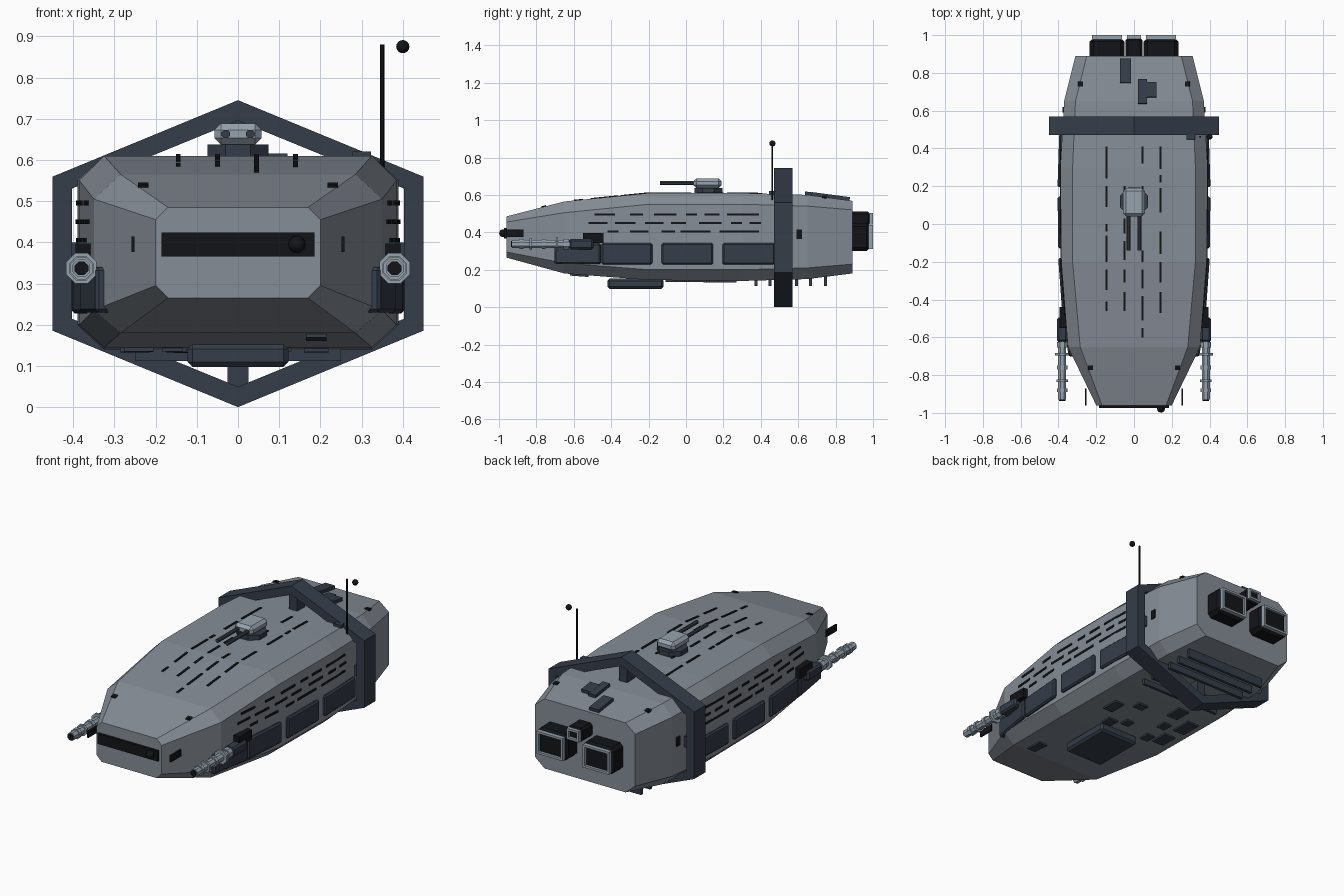
import bpy, bmesh
from math import pi, atan2, hypot
from mathutils import Matrix, Vector

if "Cube" in bpy.data.objects:
    bpy.data.objects.remove(bpy.data.objects["Cube"])


def mat(name, c):
    m = bpy.data.materials.new(name)
    m.diffuse_color = (*c, 1)
    m.use_nodes = True
    m.node_tree.nodes["Principled BSDF"].inputs["Base Color"].default_value = m.diffuse_color
    return m


HULL = mat("hull_grey", (0.24, 0.27, 0.31))
DARK = mat("dark_blue", (0.035, 0.047, 0.068))
BLACK = mat("black", (0.006, 0.007, 0.009))
LIGHT = mat("light_grey", (0.30, 0.36, 0.42))


def finish(name, bm, m):
    bmesh.ops.recalc_face_normals(bm, faces=bm.faces)
    me = bpy.data.meshes.new(name)
    bm.to_mesh(me)
    bm.free()
    me.materials.append(m)
    ob = bpy.data.objects.new(name, me)
    bpy.context.collection.objects.link(ob)
    return ob


def box(name, c, s, m, bevel=0, rot=None):
    bm = bmesh.new()
    bmesh.ops.create_cube(bm, size=1)
    bmesh.ops.scale(bm, vec=s, verts=bm.verts)
    if bevel:
        bmesh.ops.bevel(bm, geom=bm.edges[:], offset=bevel, segments=1, affect='EDGES')
    if rot:
        bmesh.ops.transform(bm, matrix=rot, verts=bm.verts)
    bmesh.ops.translate(bm, vec=c, verts=bm.verts)
    return finish(name, bm, m)


def loft(name, rings, m, closed=False):
    """Skin equal-sized point rings; cap the ends unless closed."""
    bm = bmesh.new()
    vs = [[bm.verts.new(p) for p in r] for r in rings]
    n = len(rings[0])
    for a, b in (zip(vs, vs[1:] + vs[:1]) if closed else zip(vs, vs[1:])):
        for i in range(n):
            bm.faces.new((a[i], a[(i + 1) % n], b[(i + 1) % n], b[i]))
    if not closed:
        bm.faces.new(vs[0])
        bm.faces.new(vs[-1])
    return finish(name, bm, m)


def rod(name, a, b, r, m, n=8):
    a, b = Vector(a), Vector(b)
    bm = bmesh.new()
    bmesh.ops.create_cone(bm, cap_ends=True, segments=n, radius1=r, radius2=r, depth=(b - a).length)
    q = (b - a).to_track_quat('Z', 'Y').to_matrix().to_4x4()
    roll = Matrix.Rotation(pi / n, 4, 'Z')
    bmesh.ops.transform(bm, matrix=Matrix.Translation((a + b) / 2) @ q @ roll, verts=bm.verts)
    return finish(name, bm, m)


def ball(name, c, r, m):
    bm = bmesh.new()
    bmesh.ops.create_uvsphere(bm, u_segments=12, v_segments=8, radius=r)
    bmesh.ops.translate(bm, vec=c, verts=bm.verts)
    ob = finish(name, bm, m)
    ob.data.shade_smooth()


# Hull stations: y, half width, flat half width, bottom, lower crease, upper crease, top
ST = [(-0.96, 0.20, 0.17, 0.265, 0.295, 0.455, 0.485),
      (-0.87, 0.25, 0.20, 0.235, 0.275, 0.475, 0.515),
      (-0.65, 0.35, 0.285, 0.18, 0.235, 0.505, 0.565),
      (-0.20, 0.385, 0.325, 0.145, 0.20, 0.55, 0.61),
      (0.30, 0.39, 0.325, 0.14, 0.20, 0.55, 0.61),
      (0.65, 0.37, 0.31, 0.15, 0.21, 0.54, 0.60),
      (0.89, 0.31, 0.25, 0.18, 0.23, 0.52, 0.568)]


def at(y, k):
    for a, b in zip(ST, ST[1:]):
        if y <= b[0]:
            return a[k] + (b[k] - a[k]) * (y - a[0]) / (b[0] - a[0])
    return ST[-1][k]


ST.pop(1)  # nose taper runs straight from the face to the shoulder
loft("hull", [[(-f, y, b), (f, y, b), (w, y, lo), (w, y, hi), (f, y, t), (-f, y, t), (-w, y, hi), (-w, y, lo)]
              for y, w, f, b, lo, hi, t in ST], HULL)


def side_strip(name, y0, y1, z, h, out, m, bevel=0):
    """Plate lying along both hull flanks."""
    w0, w1 = at(y0, 1), at(y1, 1)
    for s in (-1, 1):
        box(name, (s * ((w0 + w1) / 2), (y0 + y1) / 2, z), (2 * out, hypot(y1 - y0, w1 - w0), h), m, bevel,
            Matrix.Rotation(-s * atan2(w1 - w0, y1 - y0), 4, 'Z'))


def skin_plate(name, x, y, sx, sy, out, m, k=6):
    """Plate lying on the hull top (k=6) or belly (k=3)."""
    z0, z1 = at(y - sy / 2, k), at(y + sy / 2, k)
    box(name, (x, y, (z0 + z1) / 2), (sx, sy, 2 * out), m, 0, Matrix.Rotation(atan2(z1 - z0, sy), 4, 'X'))


# Armour panels and vent slits on the flanks
side_strip("front_side_panel", -0.70, -0.455, 0.285, 0.11, 0.02, DARK, 0.008)
for y0, y1 in ((-0.45, -0.18), (-0.13, 0.145), (0.195, 0.475)):
    side_strip("side_panel", y0, y1, 0.285, 0.115, 0.016, DARK, 0.008)
for z, row in ((0.495, ((-.49, -.38), (-.30, -.23), (-.17, -.05), (0, .06), (.10, .18), (.22, .39))),
               (0.45, ((-.52, -.42), (-.38, -.27), (-.22, -.12), (-.08, 0), (.07, .19), (.24, .30), (.34, .40))),
               (0.405, ((-.42, -.36), (-.30, -.20), (-.13, -.06), (-.03, .13), (.18, .39)))):
    for y0, y1 in row:
        side_strip("side_slit", y0, y1, z, 0.012, 0.004, BLACK)
side_strip("side_port", 0.59, 0.62, 0.39, 0.05, 0.006, BLACK)

# Slits and small plates on the roof
for x, row in ((-.145, ((.24, .41), (.09, .20), (-.04, 0), (-.20, -.06), (-.35, -.24), (-.46, -.41))),
               (-.05, ((.14, .20), (-.05, .03), (-.19, -.09), (-.31, -.24), (-.46, -.36))),
               (.045, ((.32, .41), (.12, .20), (-.20, -.14), (-.34, -.24), (-.51, -.38), (-.60, -.55))),
               (.14, ((.29, .41), (.22, .26), (.06, .19), (-.16, -.04), (-.31, -.20), (-.47, -.36)))):
    for y0, y1 in row:
        skin_plate("roof_slit", x, (y0 + y1) / 2, 0.012, y1 - y0, 0.004, BLACK)
for s in (-1, 1):
    skin_plate("roof_stud", s * 0.283, 0.74, 0.025, 0.025, 0.006, BLACK)
    skin_plate("roof_stud", s * 0.23, -0.76, 0.025, 0.025, 0.006, BLACK)
for x, y, sx, sy in ((-.045, .81, .06, .13), (.045, .70, .045, .13), (.09, .71, .06, .08)):
    skin_plate("roof_plate", x, y, sx, sy, 0.018, DARK)

# Belly pod, hatches and slats
box("belly_pod", (0, -0.27, 0.125), (0.245, 0.30, 0.055), DARK, 0.012)
for x, y, sx, sy in ((.19, -.57, .05, .10), (.10, -.08, .06, .06), (.19, .06, .06, .10), (.02, -.03, .05, .05),
                     (.08, .15, .06, .05), (-.16, -.08, .05, .06), (-.24, -.04, .07, .10),
                     (-.25, .13, .07, .12), (-.12, .22, .07, .10), (-.15, .07, .05, .06)):
    skin_plate("belly_hatch", x, y, sx, sy, 0.009, DARK, 3)
for y in (0.375, 0.45, 0.59, 0.665, 0.745):
    box("belly_slat", (0, y, 0.14), (0.50, 0.016, 0.055), DARK)

# Hexagonal ring frame with struts
def hexa(w, hz, tip, y):
    c = 0.3725
    return [(x, y, c + z) for x, z in ((0, tip), (w, hz), (w, -hz), (0, -tip), (-w, -hz), (-w, hz))]


OUT, INN = (0.45, 0.187, 0.3725), (0.403, 0.158, 0.323)
loft("ring_frame", [hexa(*OUT, 0.47), hexa(*OUT, 0.57), hexa(*INN, 0.57), hexa(*INN, 0.47)], DARK, True)
box("ring_strut_top", (0, 0.52, 0.65), (0.05, 0.07, 0.10), DARK)
box("ring_strut_bottom", (0, 0.52, 0.095), (0.05, 0.07, 0.10), DARK)
for s in (-1, 1):
    box("ring_strut_side", (s * 0.392, 0.52, 0.37), (0.04, 0.07, 0.06), DARK)

# Nose windows and sensor
box("nose_window", (0, -0.962, 0.395), (0.372, 0.022, 0.058), BLACK)
ball("nose_sensor", (0.143, -0.978, 0.395), 0.021, BLACK)
for s in (-1, 1):
    box("nose_side_window", (s * 0.255, -0.915, 0.395), (0.008, 0.09, 0.038), BLACK)

# Wing cannons
for s in (-1, 1):
    x, z = s * 0.38, 0.337
    rod("cannon_barrel", (x, -0.93, z), (x, -0.60, z), 0.023, LIGHT)
    rod("cannon_bore", (x, -0.936, z), (x, -0.92, z), 0.018, BLACK)
    for y, r, d in ((-.88, .029, .02), (-.83, .032, .012), (-.76, .029, .02), (-.69, .04, .012), (-.64, .03, .03)):
        rod("cannon_collar", (x, y - d / 2, z), (x, y + d / 2, z), r, LIGHT)
    box("cannon_breech", (x, -0.56, z), (0.055, 0.13, 0.055), DARK, 0.01)
    box("cannon_mount", (s * 0.37, -0.495, 0.37), (0.05, 0.11, 0.055), BLACK)

# Roof turret
rod("turret_base", (0, 0.12, 0.60), (0, 0.12, 0.637), 0.08, DARK)
box("turret_head", (0, 0.115, 0.663), (0.115, 0.15, 0.052), LIGHT, 0.016)
for s in (-1, 1):
    rod("turret_barrel", (s * 0.03, -0.14, 0.663), (s * 0.03, 0.06, 0.663), 0.011, DARK)

# Aerial
rod("aerial_mast", (0.35, 0.462, 0.57), (0.35, 0.462, 0.88), 0.005, BLACK, 6)
ball("aerial_tip", (0.40, 0.462, 0.875), 0.016, BLACK)
box("aerial_bracket", (0.30, 0.46, 0.605), (0.045, 0.03, 0.03), DARK)

# Engines: black housing and light hollow rim
def engine(x, z, w, h, c):
    box("engine_housing", (x, 0.925, z), (w, 0.12, h), BLACK, c)
    def rect(k, y):
        return [(x + a * (w / 2 - k), y, z + b * (h / 2 - k)) for a, b in ((1, 1), (-1, 1), (-1, -1), (1, -1))]
    e = c * 0.6
    loft("engine_rim", [rect(e, 0.975), rect(e, 1.0), rect(e + 0.012, 1.0), rect(e + 0.012, 0.975)], LIGHT, True)


for s in (-1, 1):
    engine(s * 0.143, 0.375, 0.185, 0.15, 0.02)
engine(0, 0.473, 0.09, 0.075, 0.012)
